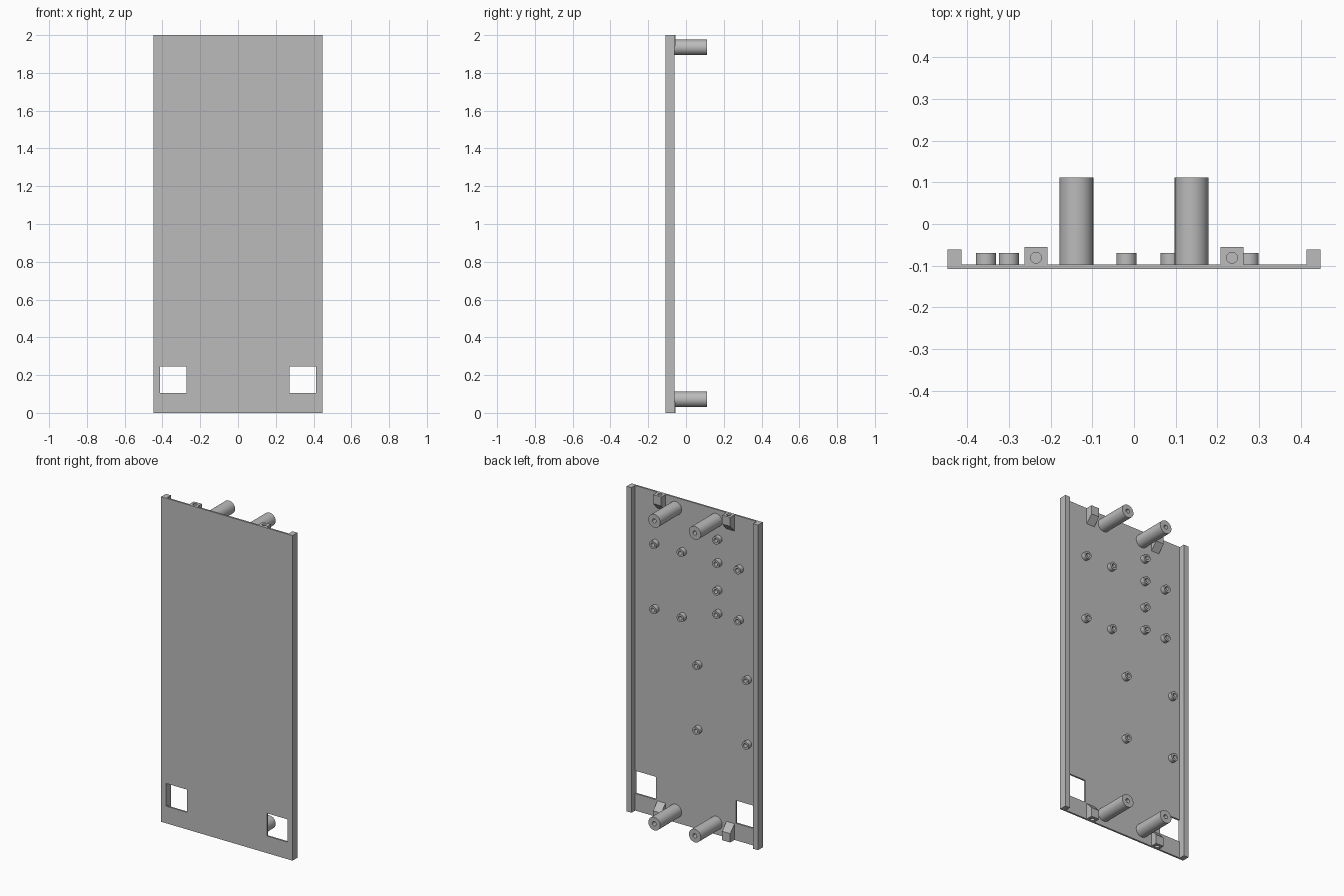
import bpy, bmesh, math
from mathutils import Matrix, Vector

if "Cube" in bpy.data.objects:
    bpy.data.objects.remove(bpy.data.objects["Cube"], do_unlink=True)

grey = bpy.data.materials.new("plain grey")
grey.use_nodes = True
GREY = (0.5, 0.5, 0.5, 1)
grey.diffuse_color = GREY
grey.node_tree.nodes["Principled BSDF"].inputs["Base Color"].default_value = GREY

FRONT, FLOOR, RIM = -0.108, -0.097, -0.061
HALF_W, WALL_IN, HEIGHT = 0.447, 0.414, 2.0


def finish(name, bm, smooth=False):
    bmesh.ops.recalc_face_normals(bm, faces=bm.faces)
    mesh = bpy.data.meshes.new(name)
    bm.to_mesh(mesh)
    bm.free()
    mesh.materials.append(grey)
    obj = bpy.data.objects.new(name, mesh)
    bpy.context.collection.objects.link(obj)
    if smooth:
        bpy.ops.object.select_all(action='DESELECT')
        obj.select_set(True)
        bpy.context.view_layer.objects.active = obj
        bpy.ops.object.shade_smooth_by_angle(angle=math.radians(35))
    return obj


def prism(name, outline, axis, start, end):
    """Extrude a closed outline of 3D points along one axis."""
    bm = bmesh.new()
    face = bm.faces.new([bm.verts.new(p) for p in outline])
    top = bmesh.ops.extrude_face_region(bm, geom=[face])["geom"]
    move = Vector(axis) * (end - start)
    bmesh.ops.translate(bm, vec=move, verts=[v for v in top if isinstance(v, bmesh.types.BMVert)])
    return finish(name, bm)


def box(name, x0, x1, y0, y1, z0, z1):
    outline = [(x0, y0, z0), (x1, y0, z0), (x1, y0, z1), (x0, y0, z1)]
    return prism(name, outline, (0, 1, 0), y0, y1)


def tube(name, x, z, radius, bore, end, bore_floor):
    """Post along +y with a blind bore, turned from a profile."""
    bm = bmesh.new()
    profile = [(radius, FLOOR - 0.003), (radius, end), (bore, end), (bore, bore_floor), (0, bore_floor)]
    verts = [bm.verts.new((r, y, 0)) for r, y in profile]
    edges = [bm.edges.new(pair) for pair in zip(verts, verts[1:])]
    bmesh.ops.spin(bm, geom=verts + edges, cent=(0, 0, 0), axis=(0, 1, 0),
                   angle=math.tau, steps=32)
    bmesh.ops.remove_doubles(bm, verts=bm.verts, dist=0.0001)
    bmesh.ops.translate(bm, vec=(x, 0, z), verts=bm.verts)
    return finish(name, bm, True)


def cut(obj, cutter):
    mod = obj.modifiers.new("cut", 'BOOLEAN')
    mod.operation = 'DIFFERENCE'
    mod.solver = 'EXACT'
    mod.object = cutter
    cutter.hide_render = True
    cutter.hide_set(True)
    cutter.display_type = 'WIRE'


# Front panel with two square windows
panel = box("front_panel", -HALF_W, HALF_W, FRONT, FLOOR, 0, HEIGHT)
for side, label in ((1, "left"), (-1, "right")):
    inner, outer = sorted((side * 0.272, side * WALL_IN))
    cut(panel, box(label + "_window_cutter", inner, outer, -0.2, 0, 0.105, 0.245))

    # Side wall
    a, b = sorted((side * WALL_IN, side * HALF_W))
    box(label + "_side_wall", a, b, FRONT, RIM, 0, HEIGHT)

    for edge, place in ((HEIGHT, "top"), (0, "bottom")):
        inward = -1 if edge else 1
        # Wedge-shaped screw block with a blind hole in its end
        x0, x1 = side * 0.235 - 0.0275, side * 0.235 + 0.0275
        outline = [(x0, y, edge + inward * depth) for y, depth in
                   ((FLOOR, 0), (-0.055, 0), (-0.055, 0.055), (FLOOR, 0.1))]
        block = prism(f"{place}_{label}_screw_block", outline, (1, 0, 0), x0, x1)
        bm = bmesh.new()
        bmesh.ops.create_cone(bm, cap_ends=True, segments=24, radius1=0.013, radius2=0.013,
                              depth=0.08, matrix=Matrix.Translation((side * 0.235, -0.081, edge)))
        cut(block, finish(f"{place}_{label}_hole_cutter", bm))

        # Long standoff
        tube(f"{place}_{label}_standoff", side * 0.138, 1.935 if edge else 0.072,
             0.0405, 0.013, 0.111, 0.0)

# Short mounting bosses in columns
columns = {
    0.275: (1.682, 1.281),
    0.088: (1.682, 1.281),
    -0.018: (1.015, 0.616),
    -0.154: (1.823, 1.679, 1.51, 1.366),
    -0.3: (1.679, 1.366),
    -0.355: (1.013, 0.616),
}
for x, heights in columns.items():
    for z in heights:
        tube("mounting_boss", x, z, 0.024, 0.012, -0.069, FLOOR + 0.001)
